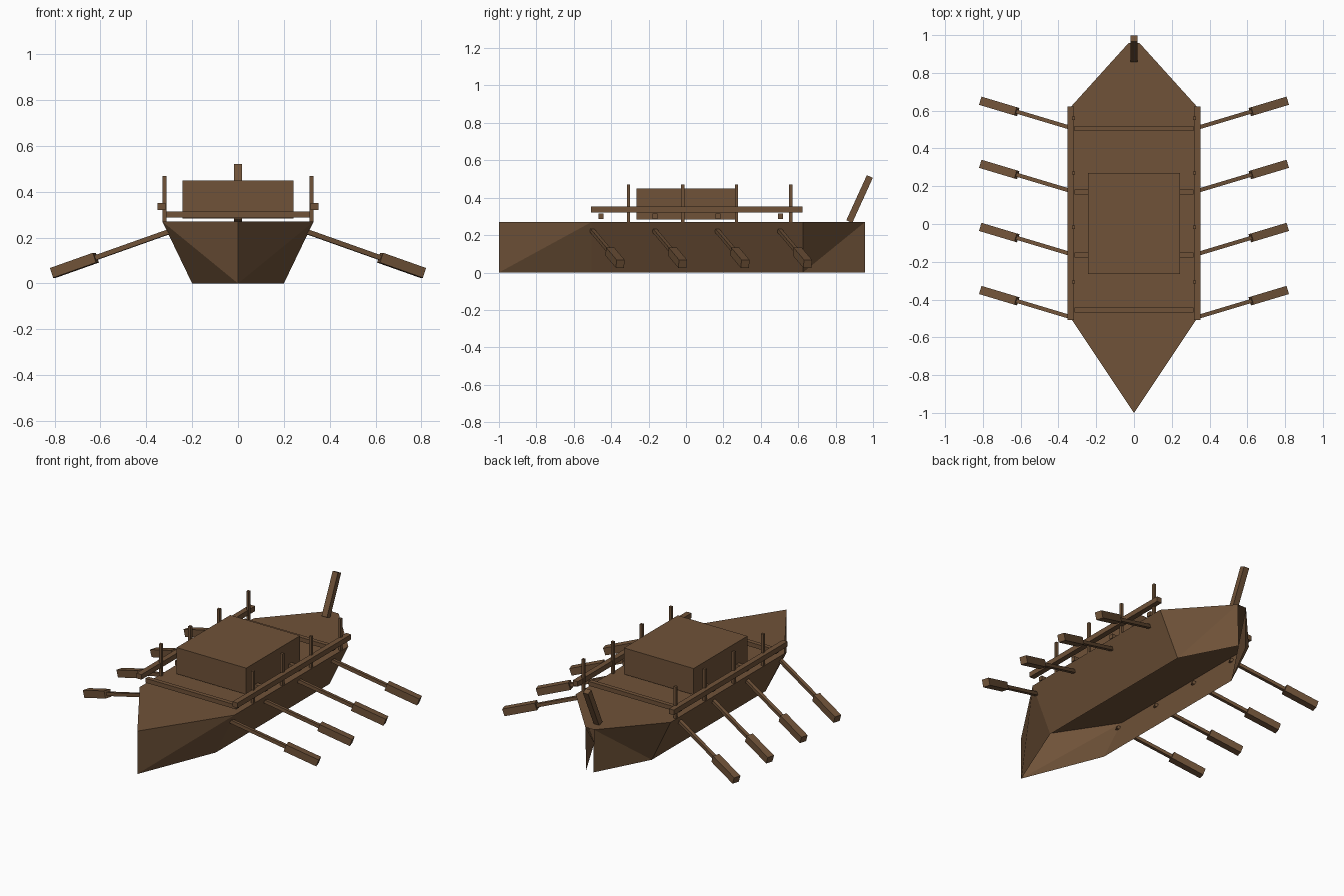
import bpy, bmesh, math
from mathutils import Vector

if "Cube" in bpy.data.objects:
    bpy.data.objects.remove(bpy.data.objects["Cube"])

wood = bpy.data.materials.new("brown_wood")
wood.diffuse_color = (0.16, 0.085, 0.04, 1)
wood.use_nodes = True
wood.node_tree.nodes["Principled BSDF"].inputs["Base Color"].default_value = wood.diffuse_color


def finish(bm, name):
    me = bpy.data.meshes.new(name)
    bm.to_mesh(me)
    bm.free()
    me.materials.append(wood)
    ob = bpy.data.objects.new(name, me)
    bpy.context.collection.objects.link(ob)
    return ob


def box(name, centre, size, rot=(0, 0, 0)):
    bm = bmesh.new()
    bmesh.ops.create_cube(bm, size=1)
    bmesh.ops.scale(bm, vec=size, verts=bm.verts)
    ob = finish(bm, name)
    ob.location = centre
    ob.rotation_euler = rot
    return ob


def bar(name, a, b, width):
    # square bar running from a to b
    a, b = Vector(a), Vector(b)
    d = b - a
    ob = box(name, (a + b) / 2, (d.length, width, width))
    yaw = math.atan2(d.y, d.x)
    pitch = -math.atan2(d.z, math.hypot(d.x, d.y))
    ob.rotation_euler = (0, pitch, yaw)
    return ob


# Hull: thin shell, open underneath and at the narrow stern gap
TOP, BOW, FORE, AFT, STERN = 0.27, -1.0, -0.505, 0.625, 0.957
bm = bmesh.new()
bow_top = bm.verts.new((0, BOW, TOP))
bow_low = bm.verts.new((0, BOW, 0))
rims = []
for s in (-1, 1):
    ft, at, st = [bm.verts.new((s * x, y, TOP)) for x, y in ((0.33, FORE), (0.33, AFT), (0.03, STERN))]
    fl, al, sl = [bm.verts.new((s * x, y, 0)) for x, y in ((0.2, FORE), (0.2, AFT), (0.025, STERN))]
    for f in ((bow_low, ft, bow_top), (bow_low, fl, ft), (fl, al, at, ft),
              (al, st, at), (al, sl, st)):
        bm.faces.new(f if s > 0 else f[::-1])
    rims.append([ft, at, st])
# Deck closes the top of the shell
bm.faces.new([bow_top] + rims[1] + rims[0][::-1])
finish(bm, "hull")

# Cabin
box("cabin", (0, 0.003, 0.367), (0.485, 0.535, 0.165))

# Cross beams
for i, y in enumerate((-0.455, -0.165, 0.17, 0.505)):
    box(f"cross_beam_{i}", (0, y, 0.301), (0.63, 0.027, 0.027))

# Raked stern post
box("stern_post", (0, 0.928, 0.393), (0.037, 0.035, 0.265), (math.radians(-24.5), 0, 0))

for s, side in ((-1, "left"), (1, "right")):
    # Side rail and its posts
    box(f"{side}_rail", (s * 0.334, 0.058, 0.336), (0.034, 1.13, 0.032))
    for i, y in enumerate((-0.307, -0.017, 0.27, 0.56)):
        box(f"{side}_rail_post_{i}", (s * 0.32, y, 0.37), (0.017, 0.017, 0.2))
    # Oars: thin shaft with a thicker blade
    for i in range(4):
        y = -0.505 + i * 0.334
        start = Vector((s * 0.295, y, 0.228))
        run = Vector((s * 1, 0.3, -0.355))
        bar(f"{side}_oar_shaft_{i}", start, start + run * 0.34, 0.021)
        bar(f"{side}_oar_blade_{i}", start + run * 0.325, start + run * 0.512, 0.045)
